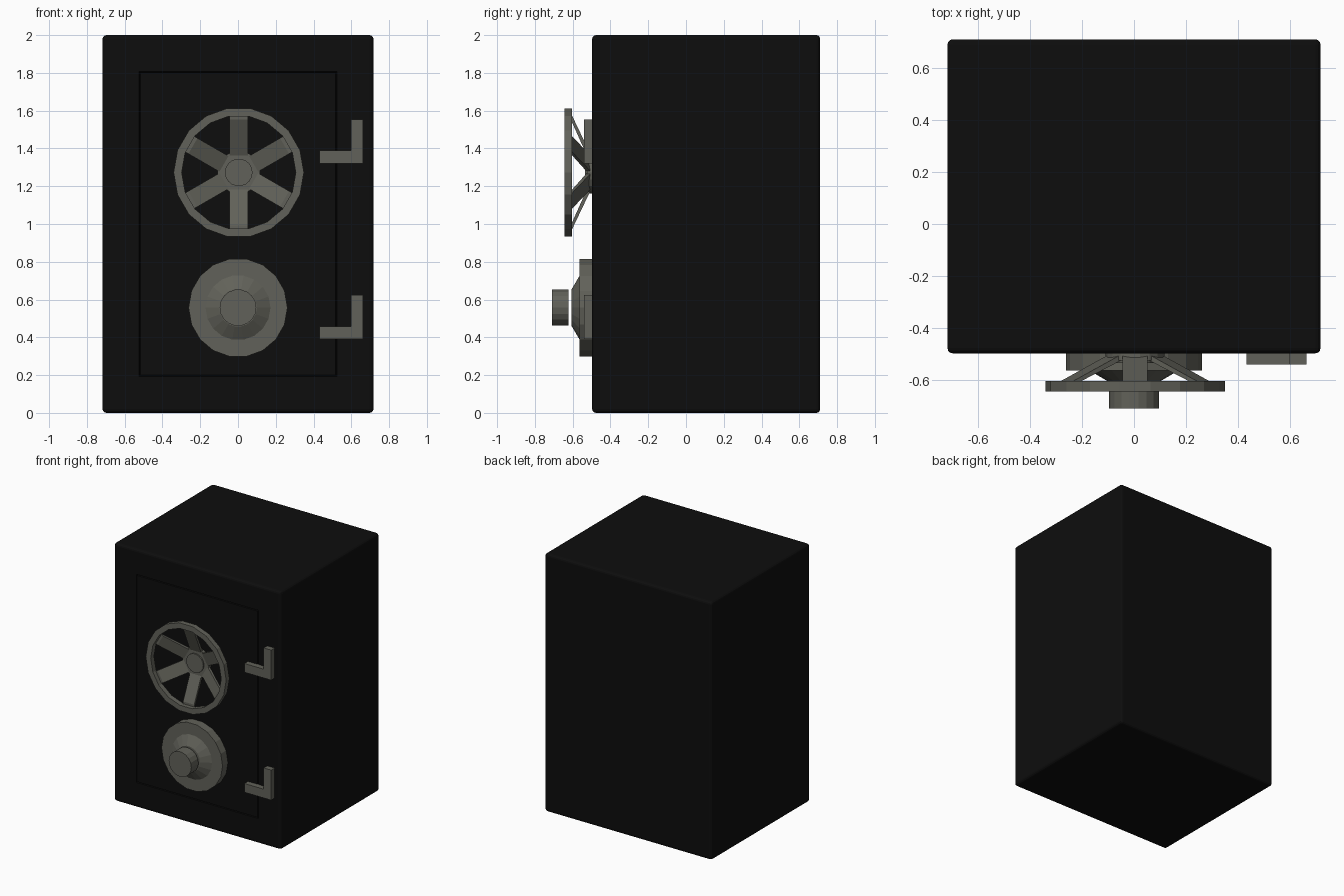
import bpy, bmesh, math
from mathutils import Vector, Matrix

if "Cube" in bpy.data.objects:
    bpy.data.objects.remove(bpy.data.objects["Cube"])

FRONT = -0.497
SIDES = 18


def material(name, rgb):
    m = bpy.data.materials.new(name)
    m.diffuse_color = (*rgb, 1)
    m.use_nodes = True
    m.node_tree.nodes["Principled BSDF"].inputs["Base Color"].default_value = m.diffuse_color
    return m


BLACK = material("black_paint", (0.004, 0.004, 0.004))
STEEL = material("dull_steel", (0.12, 0.12, 0.10))


def finish(bm, name, mat):
    bmesh.ops.recalc_face_normals(bm, faces=bm.faces)
    me = bpy.data.meshes.new(name)
    bm.to_mesh(me)
    bm.free()
    me.materials.append(mat)
    ob = bpy.data.objects.new(name, me)
    bpy.context.collection.objects.link(ob)
    return ob


def lathe(name, profile, cx, cz, ring=False):
    """Spin (radius, y) points round a front-to-back axis; ring closes the profile."""
    bm = bmesh.new()
    loops = []
    for r, y in profile:
        angles = [2 * math.pi * i / SIDES for i in range(SIDES)]
        loops.append([bm.verts.new((cx + r * math.cos(a), y, cz + r * math.sin(a)))
                      for a in angles])
    pairs = list(zip(loops, loops[1:]))
    if ring:
        pairs.append((loops[-1], loops[0]))
    else:
        bm.faces.new(loops[0])
        bm.faces.new(loops[-1])
    for a, b in pairs:
        for i in range(SIDES):
            j = (i + 1) % SIDES
            bm.faces.new((a[i], a[j], b[j], b[i]))
    return finish(bm, name, STEEL)


def prism(name, outline, y0, y1):
    """Extrude an (x, z) outline from y0 to y1."""
    bm = bmesh.new()
    face = bm.faces.new([bm.verts.new((x, y0, z)) for x, z in outline])
    ext = bmesh.ops.extrude_face_region(bm, geom=[face])
    for v in ext["geom"]:
        if isinstance(v, bmesh.types.BMVert):
            v.co.y = y1
    return finish(bm, name, STEEL)


# Safe body with rounded edges and a fine door seam in the front
bm = bmesh.new()
depth = 0.71 - FRONT
bmesh.ops.create_cube(bm, size=1, matrix=Matrix.Translation((0, FRONT + depth / 2, 1))
                      @ Matrix.Diagonal((1.434, depth, 2, 1)))
bmesh.ops.bevel(bm, geom=bm.edges[:], offset=0.02, segments=3, profile=0.5, affect='EDGES')
door = min(bm.faces, key=lambda f: f.calc_center_median().y)
for width, y in ((0.173, FRONT), (0.004, FRONT + 0.015), (0.004, FRONT)):
    bmesh.ops.inset_region(bm, faces=[door], thickness=width, use_even_offset=True)
    for v in door.verts:
        v.co.y = y
finish(bm, "safe_body", BLACK)

# Hand wheel: rim, hub and six sloping spokes
WX, WZ = 0.004, 1.273
lathe("wheel_rim", [(0.345, -0.643), (0.345, -0.603), (0.302, -0.603), (0.302, -0.643)],
      WX, WZ, ring=True)
lathe("wheel_hub", [(0.113, -0.49), (0.113, -0.525), (0.073, -0.525), (0.073, -0.535)], WX, WZ)
for k in range(6):
    bm = bmesh.new()
    ends = []
    for r, y in ((0.06, -0.5), (0.305, -0.61)):
        ends.append([bm.verts.new((r + dr, y, s))
                     for dr, s in ((-0.025, -0.048), (-0.025, 0.048), (0.025, 0.048), (0.025, -0.048))])
    for v in ends[1]:
        v.co.x = min(v.co.x, 0.315)
    bm.faces.new(ends[0])
    bm.faces.new(ends[1])
    for i in range(4):
        j = (i + 1) % 4
        bm.faces.new((ends[0][i], ends[0][j], ends[1][j], ends[1][i]))
    turn = Matrix.Rotation(math.radians(30 + 60 * k), 4, 'Y')
    bm.transform(Matrix.Translation((WX, 0, WZ)) @ turn)
    finish(bm, f"wheel_spoke_{k + 1}", STEEL)

# Combination dial and its knob
lathe("dial_plate", [(0.262, -0.49), (0.262, -0.563), (0.172, -0.563), (0.1, -0.605)], 0, 0.557)
lathe("dial_knob", [(0.097, -0.622), (0.097, -0.71)], 0, 0.557)

# L-shaped hinges
for name, z in (("upper_hinge", 1.32), ("lower_hinge", 0.39)):
    prism(name, [(0.432, z), (0.663, z), (0.663, z + 0.233), (0.598, z + 0.233),
                 (0.598, z + 0.068), (0.432, z + 0.068)], -0.49, -0.54)
